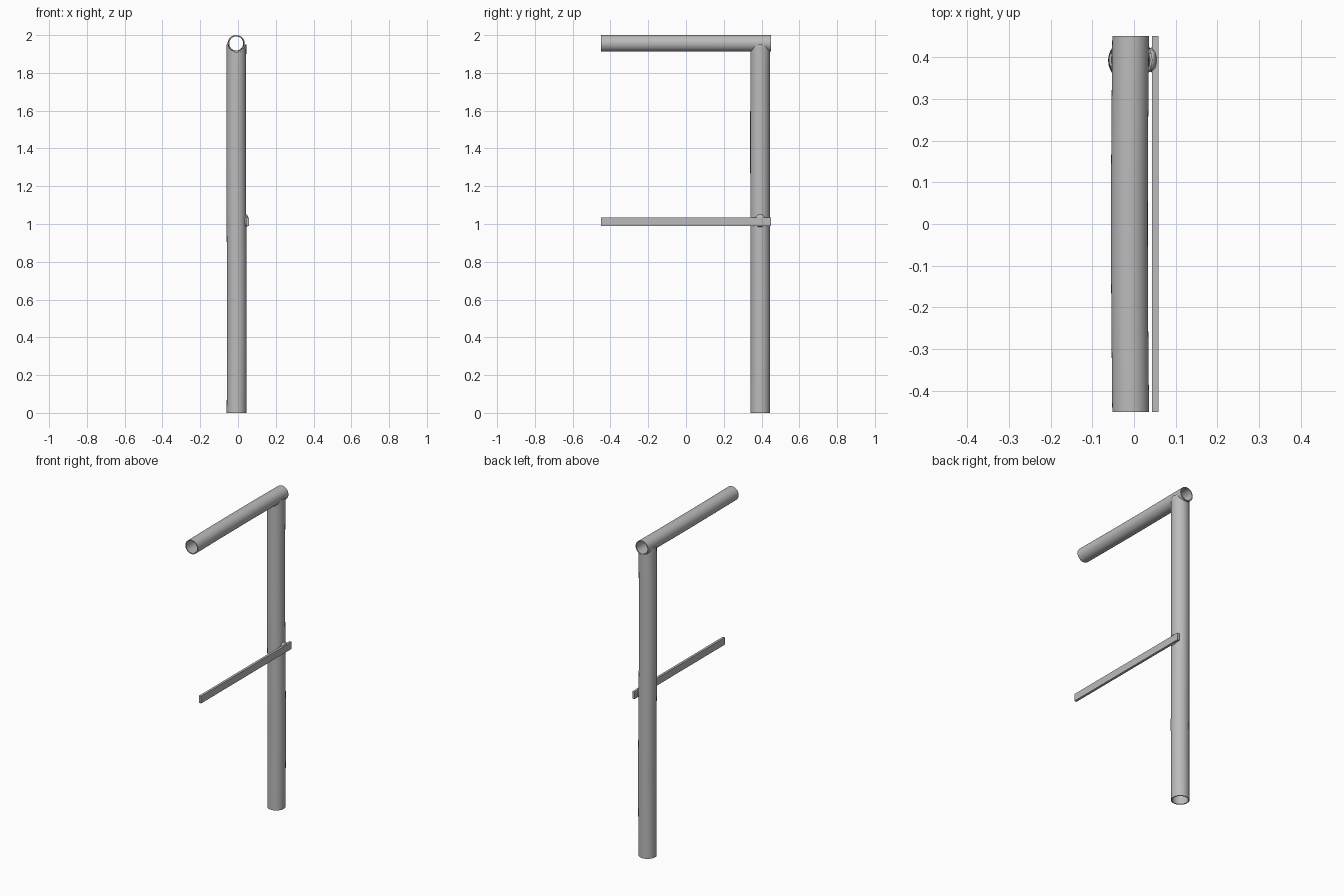
import bpy, bmesh, math
from mathutils import Vector

cube = bpy.data.objects.get("Cube")
if cube:
    bpy.data.objects.remove(cube, do_unlink=True)

steel = bpy.data.materials.new("grey_steel")
steel.use_nodes = True
GREY = (0.5, 0.5, 0.5, 1)
steel.diffuse_color = GREY
steel.node_tree.nodes["Principled BSDF"].inputs["Base Color"].default_value = GREY

AXIS_X = -0.008    # shared centre plane of both pipes
RAIL_Z = 1.956
RAIL_R = 0.044
POST_Y = 0.393
POST_R = 0.052
WALL = 0.006
SIDES = 40


def finish(name, bm):
    bmesh.ops.recalc_face_normals(bm, faces=bm.faces)
    mesh = bpy.data.meshes.new(name)
    bm.to_mesh(mesh)
    bm.free()
    mesh.materials.append(steel)
    obj = bpy.data.objects.new(name, mesh)
    bpy.context.collection.objects.link(obj)
    bpy.ops.object.select_all(action='DESELECT')
    obj.select_set(True)
    bpy.context.view_layer.objects.active = obj
    bpy.ops.object.shade_smooth_by_angle(angle=math.radians(35))
    return obj


def pipe(name, radius, place, steps=24):
    """Hollow pipe; place(a, b, t) maps section coordinates and length to space."""
    bm = bmesh.new()
    shells = []
    for r in (radius, radius - WALL):
        rings = []
        for i in range(steps + 1):
            angles = [2 * math.pi * k / SIDES for k in range(SIDES)]
            rings.append([bm.verts.new(place(r * math.cos(a), r * math.sin(a), i / steps))
                          for a in angles])
        shells.append(rings)
    outer, inner = shells
    pairs = list(zip(outer, outer[1:])) + list(zip(inner, inner[1:]))
    pairs += [(outer[0], inner[0]), (outer[-1], inner[-1])]
    for low, high in pairs:
        for k in range(SIDES):
            n = (k + 1) % SIDES
            bm.faces.new((low[k], low[n], high[n], high[k]))
    return finish(name, bm)


def wave(t, size):
    return size * math.sin(2 * math.pi * t)


# Upright pipe, its top notched to saddle around the rail
def post_point(a, b, t):
    top = RAIL_Z - 0.006 - math.sqrt(max(0, RAIL_R ** 2 - a * a)) * 0.9
    return Vector((AXIS_X - wave(t, -0.002), POST_Y + wave(t, 0.001), t * top))


def post_place(a, b, t):
    return post_point(a, b, t) + Vector((a, b, 0))


pipe("upright_post", POST_R, post_place)


# Top rail, open at both ends, very slightly bowed
def rail_place(a, b, t):
    bow = -0.003 * math.sin(math.pi * t)
    return Vector((AXIS_X + bow + a, -0.45 + 0.9 * t, RAIL_Z + b))


pipe("top_rail", RAIL_R, rail_place)


# Flat bar fixed to the left side of the post
bm = bmesh.new()
bmesh.ops.create_cube(bm, size=1)
for v in bm.verts:
    v.co = Vector((0.051 + v.co.x * 0.015, v.co.y * 0.9, 1.012 + v.co.z * 0.045))
finish("flat_bar", bm)

# Weld bead between the bar and the post
bm = bmesh.new()
bmesh.ops.create_uvsphere(bm, u_segments=16, v_segments=10, radius=1)
for v in bm.verts:
    v.co = Vector((0.043 + v.co.x * 0.013, 0.393 + v.co.y * 0.03, 1.017 + v.co.z * 0.034))
finish("weld_bead", bm)
